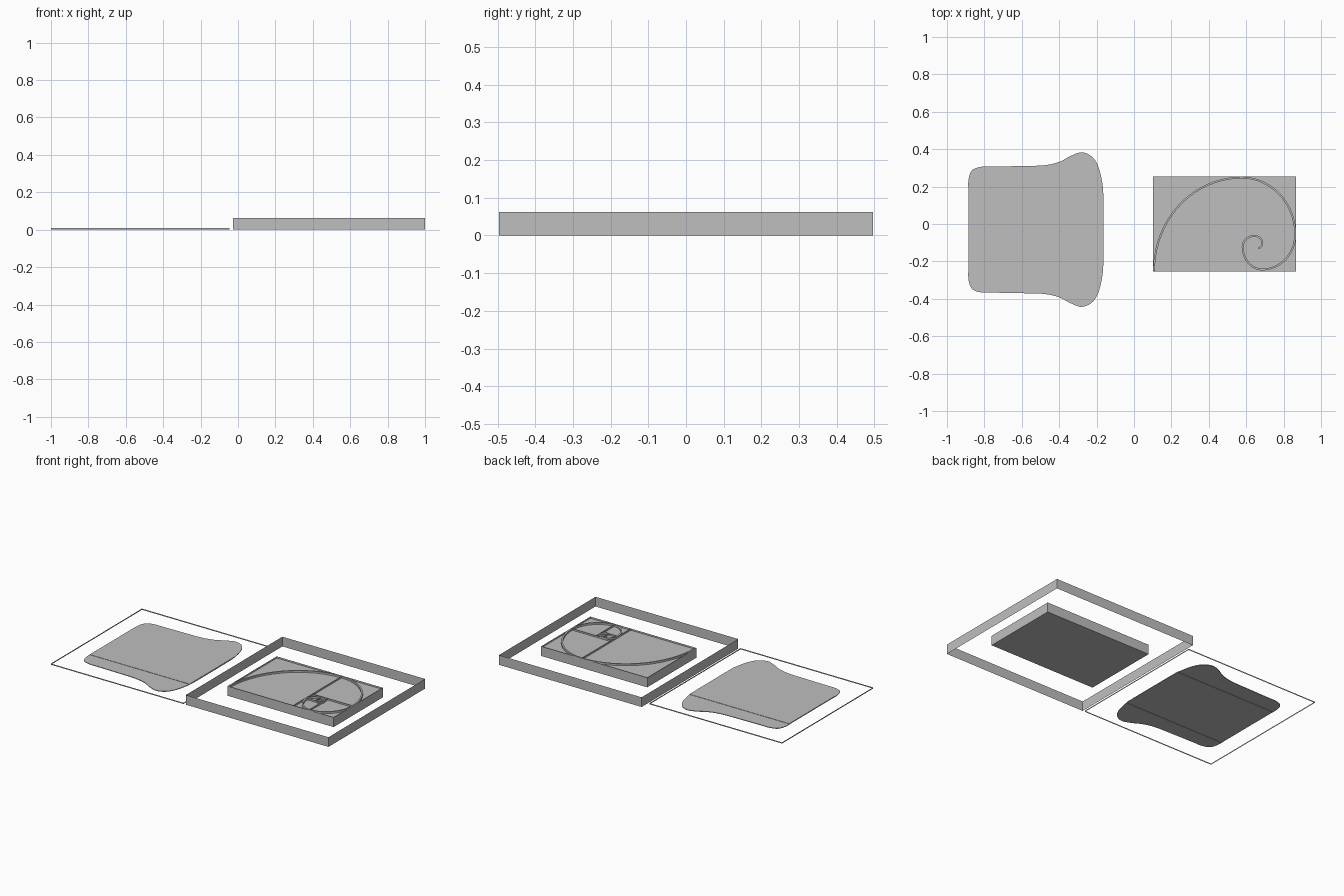
import bpy, bmesh, math
from mathutils import Vector

cube = bpy.data.objects.get("Cube")
if cube:
    bpy.data.objects.remove(cube, do_unlink=True)

grey = bpy.data.materials.new("plain grey")
grey.use_nodes = True
COLOUR = (0.52, 0.52, 0.52, 1)
grey.diffuse_color = COLOUR
grey.node_tree.nodes["Principled BSDF"].inputs["Base Color"].default_value = COLOUR


def finish(name, bm):
    mesh = bpy.data.meshes.new(name)
    bm.to_mesh(mesh)
    bm.free()
    mesh.materials.append(grey)
    obj = bpy.data.objects.new(name, mesh)
    bpy.context.collection.objects.link(obj)
    return obj


def walls(name, paths, z0, z1):
    """Upright paper-thin walls along each path."""
    bm = bmesh.new()
    for path in paths:
        low = [bm.verts.new((x, y, z0)) for x, y in path]
        high = [bm.verts.new((x, y, z1)) for x, y in path]
        for i in range(len(path) - 1):
            bm.faces.new((low[i], low[i + 1], high[i + 1], high[i]))
    return finish(name, bm)


def prism(name, outline, z0, z1):
    """Solid plate with the given outline."""
    bm = bmesh.new()
    base = bm.faces.new([bm.verts.new((x, y, z0)) for x, y in outline])
    ext = bmesh.ops.extrude_face_region(bm, geom=[base], use_keep_orig=True)
    tops = [g for g in ext["geom"] if isinstance(g, bmesh.types.BMVert)]
    bmesh.ops.translate(bm, verts=tops, vec=(0, 0, z1 - z0))
    bmesh.ops.recalc_face_normals(bm, faces=bm.faces)
    return finish(name, bm)


def rect(x0, x1, y0, y1):
    return [(x0, y0), (x1, y0), (x1, y1), (x0, y1)]


def loop(points):
    return points + points[:1]


def smooth_path(pts, steps=6):
    """Catmull-Rom curve through the points."""
    p = [Vector(q) for q in [pts[0]] + pts + [pts[-1]]]
    out = []
    for a, b, c, d in zip(p, p[1:], p[2:], p[3:]):
        for i in range(steps):
            t = i / steps
            out.append(0.5 * (2 * b + (c - a) * t + (2 * a - 5 * b + 4 * c - d) * t * t
                              + (3 * b - a - 3 * c + d) * t ** 3))
    return out + [p[-1]]


# Tall border and shallow border
TOP, FLOOR = 0.063, 0.052
walls("tall_border", [loop(rect(-0.028, 1.0, -0.497, 0.497))], 0, TOP)
walls("shallow_border", [loop(rect(-1.0, -0.045, -0.497, 0.44))], 0, 0.008)

# Rectangular block with raised rim and dividing walls
L, R, B, T = 0.102, 0.866, -0.253, 0.253
prism("block", rect(L, R, B, T), 0, FLOOR)
walls("block_rim", [loop(rect(L, R, B, T))], FLOOR, TOP)
walls("dividers", [
    [(0.575, B), (0.575, T)],
    [(0.575, -0.055), (R, -0.055)],
    [(0.686, B), (0.686, -0.055)],
    [(0.575, -0.122), (0.686, -0.122)],
    [(0.642, -0.122), (0.642, -0.055)],
    [(0.642, -0.096), (0.686, -0.096)],
], FLOOR, TOP)

# Spiral ridge made of quarter arcs that shrink inward
turns = [(0.107, -0.25), (0.575, 0.248), (0.862, -0.055), (0.686, -0.243),
         (0.581, -0.122), (0.642, -0.064), (0.686, -0.1), (0.665, -0.128)]
centre = []
for k, (p, q) in enumerate(zip(turns, turns[1:])):
    for i in range(20 if k < 4 else 8):
        t = math.pi / 2 * i / (20 if k < 4 else 8)
        s, c = math.sin(t), math.cos(t)
        if k % 2 == 0:
            centre.append(Vector((q[0] + (p[0] - q[0]) * c, p[1] + (q[1] - p[1]) * s)))
        else:
            centre.append(Vector((p[0] + (q[0] - p[0]) * s, q[1] + (p[1] - q[1]) * c)))
centre.append(Vector(turns[-1]))

bm = bmesh.new()
rings = []
for i, p in enumerate(centre):
    along = (centre[min(i + 1, len(centre) - 1)] - centre[max(i - 1, 0)]).normalized()
    side = Vector((-along.y, along.x)) * 0.005
    rings.append([bm.verts.new((*(p + side * w), z))
                  for w, z in ((-1, FLOOR), (-1, TOP), (1, TOP), (1, FLOOR))])
for a, b in zip(rings, rings[1:]):
    for j in range(3):
        bm.faces.new((a[j], a[j + 1], b[j + 1], b[j]))
for end in (rings[0], rings[-1]):
    bm.faces.new(end)
bmesh.ops.recalc_face_normals(bm, faces=bm.faces)
finish("spiral_ridge", bm)

# Thin flared plate, mirrored about its own centre line
MID = -0.03
half = smooth_path([
    (-0.885, 0.2), (-0.885, 0.265), (-0.866, 0.317), (-0.815, 0.336), (-0.75, 0.337),
    (-0.6, 0.34), (-0.48, 0.344), (-0.40, 0.362), (-0.34, 0.393), (-0.28, 0.413),
    (-0.225, 0.39), (-0.19, 0.335), (-0.168, 0.24), (-0.163, 0.15)])
outline = [(p.x, MID + p.y) for p in half] + [(p.x, MID - p.y) for p in reversed(half)]
prism("flared_plate", outline, 0.002, 0.006)

# Raised middle band and the two thin ribs beneath its edges
BAND = 0.232
prism("middle_band", rect(-0.885, -0.166, MID - BAND, MID + BAND), 0.004, 0.008)
walls("lower_ribs", [[(-0.885, MID + s * BAND), (-0.166, MID + s * BAND)] for s in (-1, 1)],
      0, 0.002)
